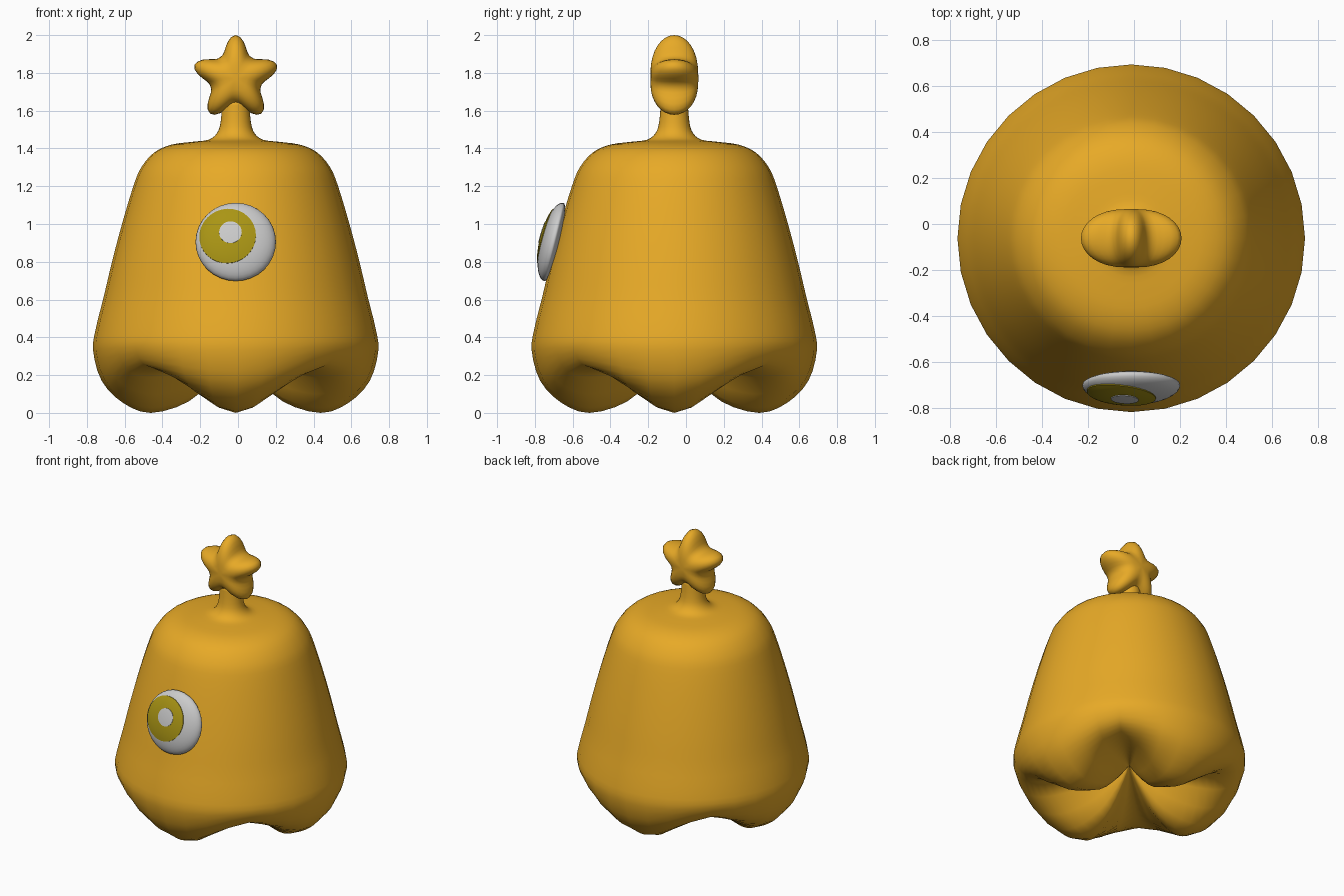
import bpy, bmesh, math
from mathutils import Matrix, Vector

if "Cube" in bpy.data.objects:
    bpy.data.objects.remove(bpy.data.objects["Cube"], do_unlink=True)

CENTRE = Vector((-0.012, -0.062, 0))


def material(name, rgb):
    mat = bpy.data.materials.new(name)
    mat.use_nodes = True
    mat.diffuse_color = (*rgb, 1)
    mat.node_tree.nodes["Principled BSDF"].inputs["Base Color"].default_value = (*rgb, 1)
    return mat


orange = material("orange skin", (0.8, 0.4, 0.02))
white = material("eye white", (0.6, 0.6, 0.6))
olive = material("olive iris", (0.4, 0.3, 0.007))


def finish(name, bm, mat, matrix=None):
    bmesh.ops.recalc_face_normals(bm, faces=bm.faces)
    mesh = bpy.data.meshes.new(name)
    bm.to_mesh(mesh)
    bm.free()
    obj = bpy.data.objects.new(name, mesh)
    bpy.context.collection.objects.link(obj)
    mesh.materials.append(mat)
    mesh.polygons.foreach_set("use_smooth", [True] * len(mesh.polygons))
    if matrix:
        obj.matrix_world = matrix
    return obj


def loft(rings, caps=(True, True)):
    """Skin a list of closed point loops, capping the chosen ends."""
    bm = bmesh.new()
    loops = [[bm.verts.new(p) for p in ring] for ring in rings]
    n = len(loops[0])
    for a, b in zip(loops, loops[1:]):
        for i in range(n):
            j = (i + 1) % n
            bm.faces.new((a[i], a[j], b[j], b[i]))
    for loop, cap in zip((loops[0], loops[-1]), caps):
        if cap:
            bm.faces.new(loop)
    return bm


def smooth_path(points, steps=3):
    """Catmull-Rom samples through a 2D profile."""
    pts = [Vector(p) for p in points]
    pts = [pts[0]] + pts + [pts[-1]]
    out = []
    for a, b, c, d in zip(pts, pts[1:], pts[2:], pts[3:]):
        for k in range(steps):
            t = k / steps
            out.append(0.5 * (2 * b + (c - a) * t + (2 * a - 5 * b + 4 * c - d) * t * t
                              + (3 * b - a - 3 * c + d) * t ** 3))
    return out + [pts[-1]]


# Body: four rounded feet divided by diagonal grooves, narrowing to a stem
upper = [(0.74, 0.45), (0.7, 0.61), (0.655, 0.8), (0.602, 1.0), (0.542, 1.2), (0.5, 1.3),
         (0.43, 1.38), (0.34, 1.42), (0.23, 1.435), (0.145, 1.446), (0.1, 1.48),
         (0.08, 1.54), (0.07, 1.66)]
foot = smooth_path([(0.01, 0.32), (0.1, 0.2), (0.25, 0.06), (0.45, 0.0), (0.6, 0.055),
                    (0.71, 0.17), (0.755, 0.33)] + upper)
groove = smooth_path([(0.01, 0.32), (0.1, 0.31), (0.25, 0.29), (0.45, 0.26), (0.6, 0.24),
                      (0.7, 0.265), (0.752, 0.35)] + upper)
SIDES = 32
rings = []
for f, g in zip(foot, groove):
    ring = []
    for i in range(SIDES):
        a = math.tau * i / SIDES
        weight = max(0, (1 + math.cos(4 * a)) / 2) ** 0.7
        r, z = g.lerp(f, weight)
        ring.append(CENTRE + Vector((r * math.cos(a), r * math.sin(a), z)))
    rings.append(ring)
finish("body", loft(rings), orange)

# Star: puffy five-pointed shape, rounder towards its front and back
STAR_SIDES = 60
star_rings = []
for k in range(17):
    t = math.pi * (0.01 + 0.98 * k / 16)
    size = math.sin(t) ** 0.6
    depth = -0.127 * math.cos(t)
    ring = []
    for i in range(STAR_SIDES):
        a = math.tau * i / STAR_SIDES
        point = max(0, (1 + math.cos(5 * a)) / 2) ** 1.4
        r = size * (0.14 + 0.09 * point * size)
        ring.append(CENTRE + Vector((r * math.sin(a), depth, 1.77 + r * math.cos(a))))
    star_rings.append(ring)
finish("star", loft(star_rings), orange)

# Eye: a flattened dome tilted to follow the body
EYE_R, EYE_H = 0.213, 0.072
eye_frame = Matrix.Translation((-0.012, -0.7, 0.905)) @ Matrix.Rotation(math.radians(76.3), 4, "X")
bm = bmesh.new()
bmesh.ops.create_uvsphere(bm, u_segments=32, v_segments=20, radius=1)
for v in bm.verts:
    v.co = (v.co.x * EYE_R, v.co.y * EYE_R, v.co.z * (EYE_H if v.co.z > 0 else 0.035))
finish("eyeball", bm, white, eye_frame)


def eye_patch(name, cx, cy, radius, lift, mat):
    """Thin round plate that follows the dome of the eye."""
    rings = []
    for k in range(1, 10):
        ring = []
        for i in range(32):
            a = math.tau * i / 32
            x = cx + radius * k / 9 * math.cos(a)
            y = cy + radius * k / 9 * math.sin(a)
            h = EYE_H * math.sqrt(max(0, 1 - (x * x + y * y) / EYE_R ** 2))
            ring.append((x, y, h + lift))
        rings.append(ring)
    rings.append([(x, y, z - lift - 0.002) for x, y, z in rings[-1]])
    obj = finish(name, loft(rings, (True, False)), mat, eye_frame)
    bpy.context.view_layer.objects.active = obj
    obj.select_set(True)
    bpy.ops.object.shade_smooth_by_angle(angle=math.radians(50))
    obj.select_set(False)


bpy.ops.object.select_all(action="DESELECT")
eye_patch("iris", -0.043, 0.02, 0.15, 0.004, olive)
eye_patch("pupil", -0.028, 0.035, 0.06, 0.007, white)
